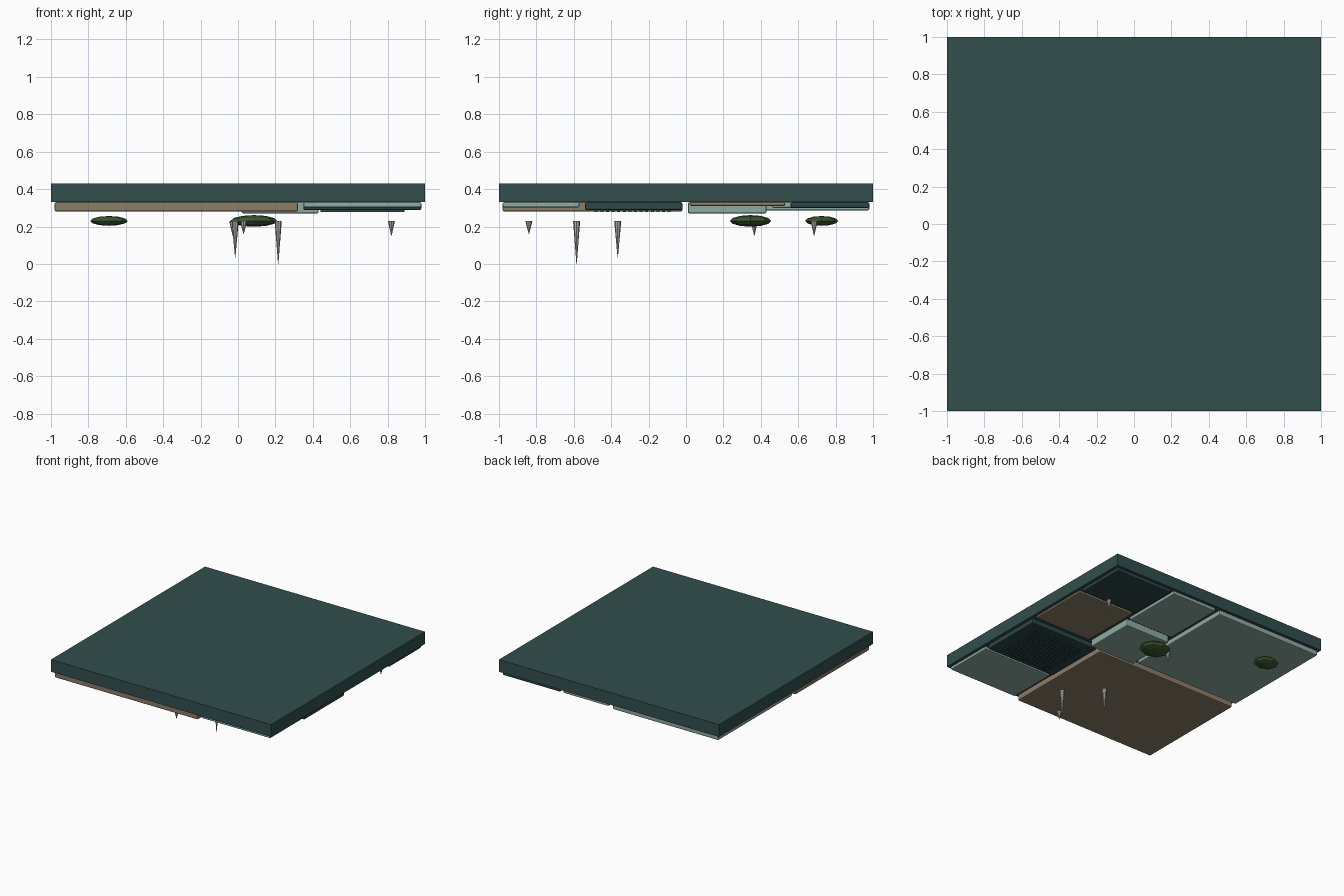
import bpy
import bmesh
from mathutils import Matrix

cube = bpy.data.objects.get("Cube")
if cube:
    bpy.data.objects.remove(cube, do_unlink=True)


def material(name, rgb):
    m = bpy.data.materials.new(name)
    m.use_nodes = True
    m.diffuse_color = (*rgb, 1)
    m.node_tree.nodes["Principled BSDF"].inputs["Base Color"].default_value = (*rgb, 1)
    return m


SLATE = material("slate teal", (0.032, 0.077, 0.075))
DARK = material("dark teal", (0.025, 0.062, 0.064))
PALE = material("pale teal", (0.275, 0.402, 0.366))
TAN = material("tan", (0.258, 0.205, 0.137))
MOSS = material("moss green", (0.043, 0.100, 0.030))
STONE = material("pale stone", (0.45, 0.43, 0.40))

CEILING = 0.33  # underside of the slab


def finish(name, bm, mat):
    mesh = bpy.data.meshes.new(name)
    bm.to_mesh(mesh)
    bm.free()
    mesh.materials.append(mat)
    obj = bpy.data.objects.new(name, mesh)
    bpy.context.collection.objects.link(obj)
    return obj


def box(name, xs, ys, zs, mat, bevel=0):
    bm = bmesh.new()
    bmesh.ops.create_cube(bm, size=1)
    for v in bm.verts:
        for i, (lo, hi) in enumerate((xs, ys, zs)):
            v.co[i] = lo if v.co[i] < 0 else hi
    obj = finish(name, bm, mat)
    if bevel:
        mod = obj.modifiers.new("soft edges", "BEVEL")
        mod.width = bevel
        mod.segments = 2
    return obj


def spike(name, x, y, tip, radius=0.019, top=0.23):
    bm = bmesh.new()
    at = Matrix.Translation((x, y, (top + tip) / 2))
    bmesh.ops.create_cone(bm, cap_ends=True, segments=8, radius1=0.001,
                          radius2=radius, depth=top - tip, matrix=at)
    finish(name, bm, STONE)


def moss(name, centre, size):
    bm = bmesh.new()
    at = Matrix.Translation(centre) @ Matrix.Diagonal((*size, 1))
    bmesh.ops.create_uvsphere(bm, u_segments=8, v_segments=6, radius=1, matrix=at)
    finish(name, bm, MOSS)


# Ceiling slab
box("ceiling_slab", (-1, 1), (-1, 1), (CEILING, 0.43), SLATE)

# Panels fixed under the slab: x range, y range, lowest height, colour
panels = {
    "large_tan_panel": ((-0.98, 0.32), (-0.98, -0.02), 0.28, TAN),
    "small_tan_panel": ((0.46, 0.98), (0.02, 0.53), 0.31, TAN),
    "large_pale_panel": ((-0.98, -0.02), (0.02, 0.98), 0.287, PALE),
    "front_pale_panel": ((0.35, 0.98), (-0.98, -0.57), 0.303, PALE),
    "middle_pale_panel": ((0.02, 0.43), (0.01, 0.43), 0.27, PALE),
    "back_pale_panel": ((0.02, 0.43), (0.46, 0.98), 0.30, PALE),
    "vent_panel": ((0.35, 0.98), (-0.54, -0.02), 0.288, DARK),
    "back_dark_panel": ((0.46, 0.98), (0.56, 0.98), 0.30, DARK),
}
for name, (xs, ys, low, mat) in panels.items():
    box(name, xs, ys, (low, CEILING), mat, bevel=0.008)

# Slats across the vent
for i in range(14):
    y = -0.48 + i * 0.03
    box(f"vent_slat_{i + 1}", (0.44, 0.89), (y - 0.008, y + 0.008), (0.278, 0.29), DARK)

# Hanging spikes
spike("front_spike", 0.03, -0.84, 0.16)
spike("long_spike", 0.215, -0.585, 0)
spike("middle_spike", -0.015, -0.365, 0.035)
spike("centre_back_spike", -0.028, 0.365, 0.15)
spike("back_spike", 0.82, 0.685, 0.15)

# Moss clumps
moss("large_moss", (0.085, 0.345, 0.23), (0.125, 0.11, 0.031))
moss("small_moss", (-0.69, 0.725, 0.23), (0.10, 0.088, 0.026))
